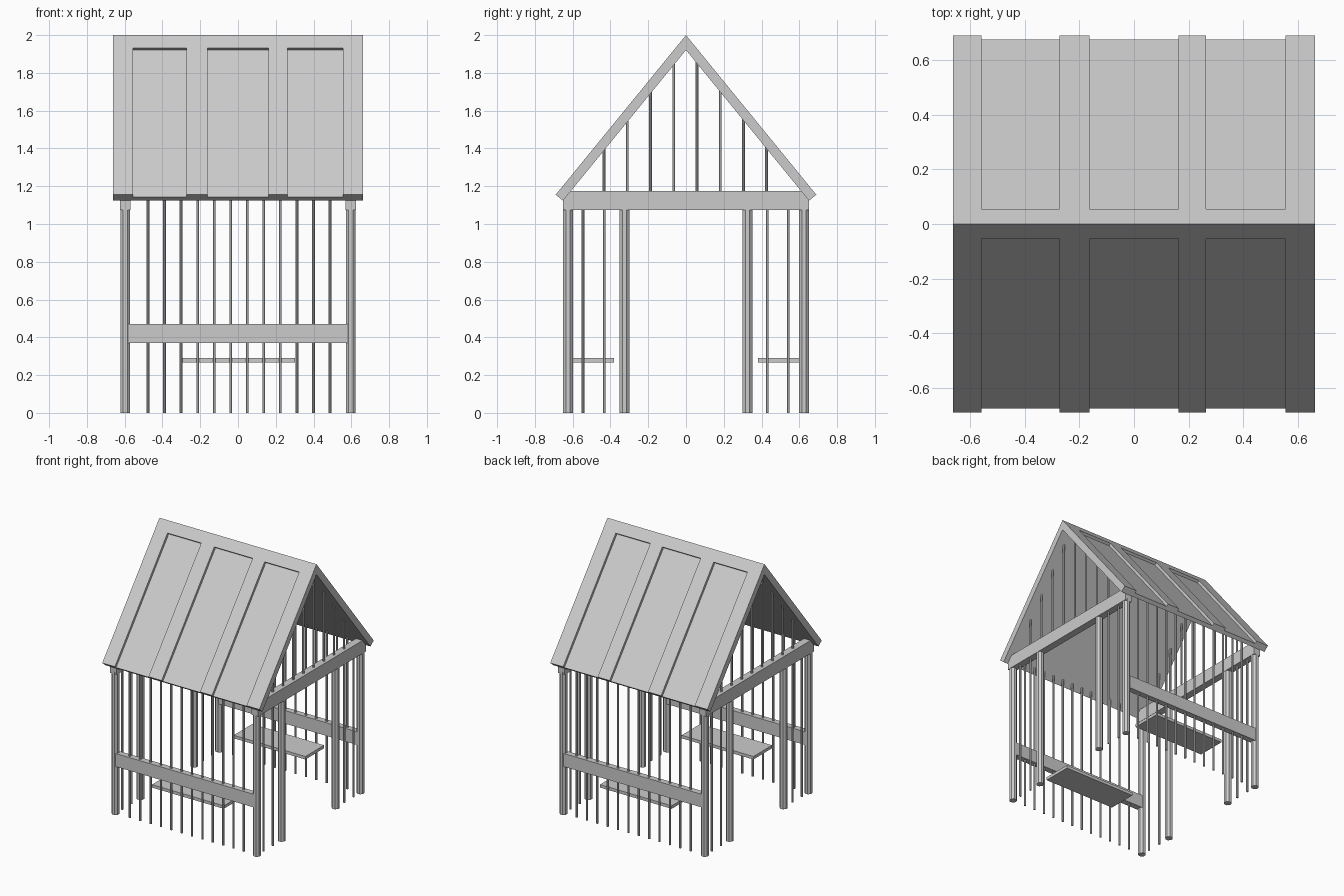
import bpy, bmesh, math
from mathutils import Matrix

if "Cube" in bpy.data.objects:
    bpy.data.objects.remove(bpy.data.objects["Cube"])


def finish(name, bm):
    bmesh.ops.recalc_face_normals(bm, faces=bm.faces[:])
    me = bpy.data.meshes.new(name)
    bm.to_mesh(me)
    bm.free()
    ob = bpy.data.objects.new(name, me)
    bpy.context.collection.objects.link(ob)
    return ob


def box(name, x, y, z):
    bm = bmesh.new()
    bmesh.ops.create_cube(bm, size=1)
    for v in bm.verts:
        for i, (a, b) in enumerate((x, y, z)):
            v.co[i] = (a + b) / 2 + v.co[i] * (b - a)
    return finish(name, bm)


def rod(name, x, y, z0, z1, r):
    # eight-sided upright, flat side facing the axes
    bm = bmesh.new()
    rad = r / math.cos(math.pi / 8)
    m = Matrix.Translation((x, y, (z0 + z1) / 2)) @ Matrix.Rotation(math.pi / 8, 4, 'Z')
    bmesh.ops.create_cone(bm, cap_ends=True, segments=8, radius1=rad, radius2=rad,
                          depth=z1 - z0, matrix=m)
    return finish(name, bm)


def prism(name, profile, x0, x1):
    # y-z profile extruded along x
    bm = bmesh.new()
    a = [bm.verts.new((x0, y, z)) for y, z in profile]
    b = [bm.verts.new((x1, y, z)) for y, z in profile]
    n = len(a)
    bm.faces.new(a)
    bm.faces.new(b[::-1])
    for i in range(n):
        bm.faces.new((a[i], a[(i + 1) % n], b[(i + 1) % n], b[i]))
    return finish(name, bm)


# gabled roof
ang = math.atan2(2 - 1.155, 0.69)
c, s = math.cos(ang), math.sin(ang)
T = 0.05


def slope(d, n, side=1):
    # point d down the slope, n out along its normal
    return (side * (d * c + n * s), 2 - d * s + n * c)


length = 0.69 / c
roof = prism("roof", [(0, 2), slope(length, 0), slope(length, -T), (0, 2 - T / c),
                      slope(length, -T, -1), slope(length, 0, -1)], -0.663, 0.663)

# recessed roof panels
for side in (-1, 1):
    for x0, x1 in ((-0.557, -0.272), (-0.162, 0.162), (0.263, 0.555)):
        top = 0.087
        cut = prism("panel_cutter", [slope(top, -0.02, side), slope(top, 0.03, side),
                                     slope(1.15, 0.03, side), slope(1.15, -0.02, side)], x0, x1)
        cut.hide_render = True
        mod = roof.modifiers.new("recess", 'BOOLEAN')
        mod.operation = 'DIFFERENCE'
        mod.solver = 'EXACT'
        mod.object = cut
        bpy.context.view_layer.objects.active = roof
        bpy.ops.object.modifier_apply(modifier=mod.name)
        bpy.data.objects.remove(cut)

R = 0.0075
for sx in (-1, 1):
    px = sx * 0.597
    # tie beam under the gable
    box("tie_beam", (px - 0.028, px + 0.028), (-0.65, 0.65), (1.075, 1.175))
    # corner and doorway posts
    for y in (-0.625, -0.325, 0.325, 0.625):
        rod("post", px, y, 0, 1.09, 0.026)
    # side wall bars
    for y in (-0.545, -0.433, 0.43, 0.541):
        rod("side_bar", px, y, 0, 1.09, R)
    # gable bars
    for i in range(8):
        y = -0.434 + i * 0.123
        rod("gable_bar", px, y, 1.165, 1.93 - abs(y) * s / c, R)

for sy in (-1, 1):
    # front and back rails
    y = sy * 0.624
    box("rail", (-0.59, 0.59), (y - 0.023, y + 0.023), (0.37, 0.47))
    # bench seats
    box("seat", (-0.303, 0.303), tuple(sorted((sy * 0.38, sy * 0.605))), (0.268, 0.291))
    # front and back wall bars
    for i in range(12):
        rod("wall_bar", -0.476 + i * 0.0875, y, 0, 1.16, R)
